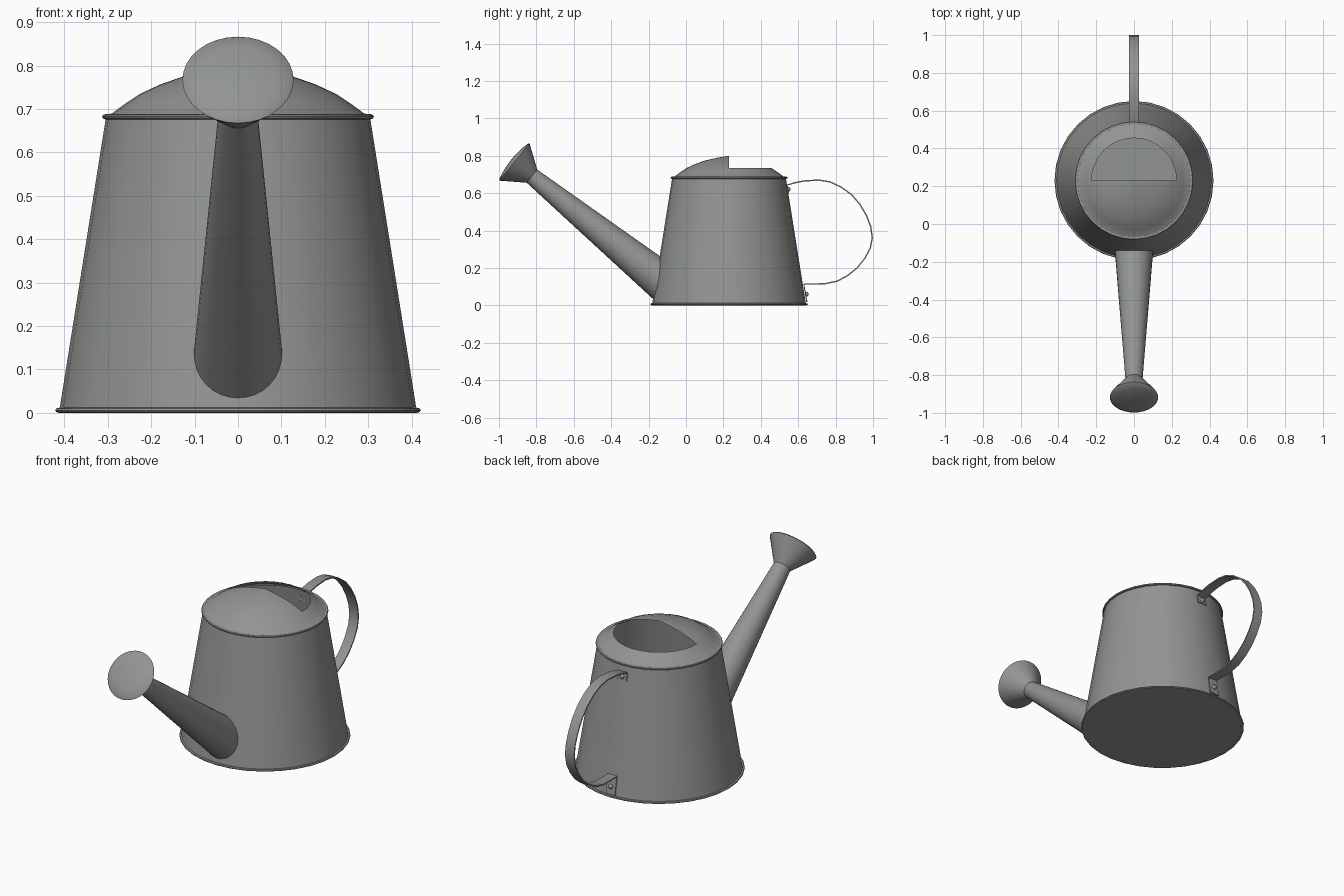
import bpy
import bmesh
from math import cos, sin, pi, radians, hypot
from mathutils import Vector, Matrix

if "Cube" in bpy.data.objects:
    bpy.data.objects.remove(bpy.data.objects["Cube"])

metal = bpy.data.materials.new("grey metal")
metal.use_nodes = True
colour = (0.29, 0.30, 0.29, 1)
metal.diffuse_color = colour
metal.node_tree.nodes["Principled BSDF"].inputs["Base Color"].default_value = colour

SEGMENTS = 32
CENTRE = Vector((0, 0.23, 0))


def finish(name, bm, matrix=Matrix(), recalc=True):
    """Turn a bmesh into a smooth shaded object with the metal material."""
    if recalc:
        bmesh.ops.recalc_face_normals(bm, faces=bm.faces)
    mesh = bpy.data.meshes.new(name)
    bm.to_mesh(mesh)
    bm.free()
    mesh.transform(matrix)
    mesh.materials.append(metal)
    obj = bpy.data.objects.new(name, mesh)
    bpy.context.collection.objects.link(obj)
    bpy.ops.object.select_all(action="DESELECT")
    obj.select_set(True)
    bpy.context.view_layer.objects.active = obj
    bpy.ops.object.shade_smooth_by_angle(angle=radians(35))
    return obj


def lathe(profile, closed=False):
    """Revolve (radius, height) points around z."""
    bm = bmesh.new()
    rings = []
    for r, z in profile:
        if r == 0:
            rings.append([bm.verts.new((0, 0, z))] * SEGMENTS)
        else:
            angles = [2 * pi * i / SEGMENTS for i in range(SEGMENTS)]
            rings.append([bm.verts.new((r * cos(a), r * sin(a), z)) for a in angles])
    pairs = list(zip(rings, rings[1:]))
    if closed:
        pairs.append((rings[-1], rings[0]))
    for low, high in pairs:
        for i in range(SEGMENTS):
            j = (i + 1) % SEGMENTS
            corners = dict.fromkeys((low[i], low[j], high[j], high[i]))
            bm.faces.new(list(corners))
    return bm


def wall_radius(z):
    return 0.412 - 0.107 * z / 0.675


def ring_profile(radius, height, width, thick):
    return [(radius + width * cos(a), height + thick * sin(a))
            for a in (2 * pi * i / 8 for i in range(8))]


at_body = Matrix.Translation(CENTRE)

# Tapered body with its floor, and the two rolled rims
finish("body", lathe([(0, 0.002), (wall_radius(0), 0.002), (wall_radius(0.68), 0.68)]), at_body)
finish("bottom_rim", lathe(ring_profile(0.412, 0.006, 0.009, 0.006), True), at_body)
finish("top_rim", lathe(ring_profile(0.305, 0.682, 0.008, 0.006), True), at_body)

# Domed lid with the back half of its crown left open
lid = lathe([(0.305, 0.685), (0.29, 0.690), (0.26, 0.712), (0.225, 0.735),
             (0.18, 0.756), (0.126, 0.775), (0.06, 0.790), (0, 0.80)])
opening = [f for f in lid.faces
           if f.calc_center_median().y > 0 and f.calc_center_median().z > 0.737]
bmesh.ops.delete(lid, geom=opening, context="FACES")
finish("lid", lid, at_body)

# Spout: a tapered tube whose lower end is trimmed to the body wall
neck = Vector((0, -0.825, 0.692))
root = Vector((0, -0.16, 0.155))
axis = (neck - root).normalized()
side = Vector((1, 0, 0))
up = axis.cross(side)
spout = bmesh.new()
lower, upper = [], []
for i in range(SEGMENTS):
    a = 2 * pi * i / SEGMENTS
    out = side * cos(a) + up * sin(a)
    tip = neck + out * 0.045
    inner = root - axis * 0.2 + out * 0.113
    near, far = 0.0, 1.0
    for step in range(25):
        mid = (near + far) / 2
        p = tip.lerp(inner, mid)
        if hypot(p.x, p.y - CENTRE.y) > wall_radius(p.z):
            near = mid
        else:
            far = mid
    upper.append(spout.verts.new(tip))
    lower.append(spout.verts.new(tip.lerp(inner, far)))
for i in range(SEGMENTS):
    j = (i + 1) % SEGMENTS
    spout.faces.new((lower[i], lower[j], upper[j], upper[i]))
finish("spout", spout)

# Flared sprinkler head with a gently domed face
turn = Matrix((side, up, axis)).transposed().to_4x4()
finish("sprinkler_head", lathe([(0.045, -0.002), (0.125, 0.114), (0.128, 0.119),
                                (0.122, 0.124), (0.09, 0.132), (0.045, 0.138), (0, 0.14)]),
       Matrix.Translation(neck) @ turn)

# Strap handle, ending in a tab against the wall at top and bottom
path = [(0.547, 0.60), (0.541, 0.643), (0.58, 0.655), (0.63, 0.665), (0.71, 0.67),
        (0.77, 0.66), (0.83, 0.632), (0.885, 0.592), (0.93, 0.54), (0.965, 0.48),
        (0.988, 0.42), (0.996, 0.36), (0.985, 0.305), (0.955, 0.25), (0.915, 0.20),
        (0.865, 0.16), (0.81, 0.13), (0.74, 0.115), (0.63, 0.115), (0.646, 0.018)]
points = [Vector((0, y, z)) for y, z in path]
strap = bmesh.new()
sections = []
for i, p in enumerate(points):
    along = (points[min(i + 1, len(points) - 1)] - points[max(i - 1, 0)]).normalized()
    off = along.cross(side) * 0.0035
    sections.append([strap.verts.new(p + side * x + off * s)
                     for x, s in ((-0.027, -1), (0.027, -1), (0.027, 1), (-0.027, 1))])
for a, b in zip(sections, sections[1:]):
    for k in range(4):
        m = (k + 1) % 4
        strap.faces.new((a[k], a[m], b[m], b[k]))
strap.faces.new(sections[0])
strap.faces.new(sections[-1])
finish("handle", strap)

# Rivets holding the tabs
for name, y, z in (("upper_rivet", 0.548, 0.62), ("lower_rivet", 0.645, 0.06)):
    rivet = bmesh.new()
    bmesh.ops.create_uvsphere(rivet, u_segments=16, v_segments=8, radius=0.013)
    finish(name, rivet, Matrix.Translation((0, y, z)) @ Matrix.Diagonal((1, 0.8, 1, 1)))
